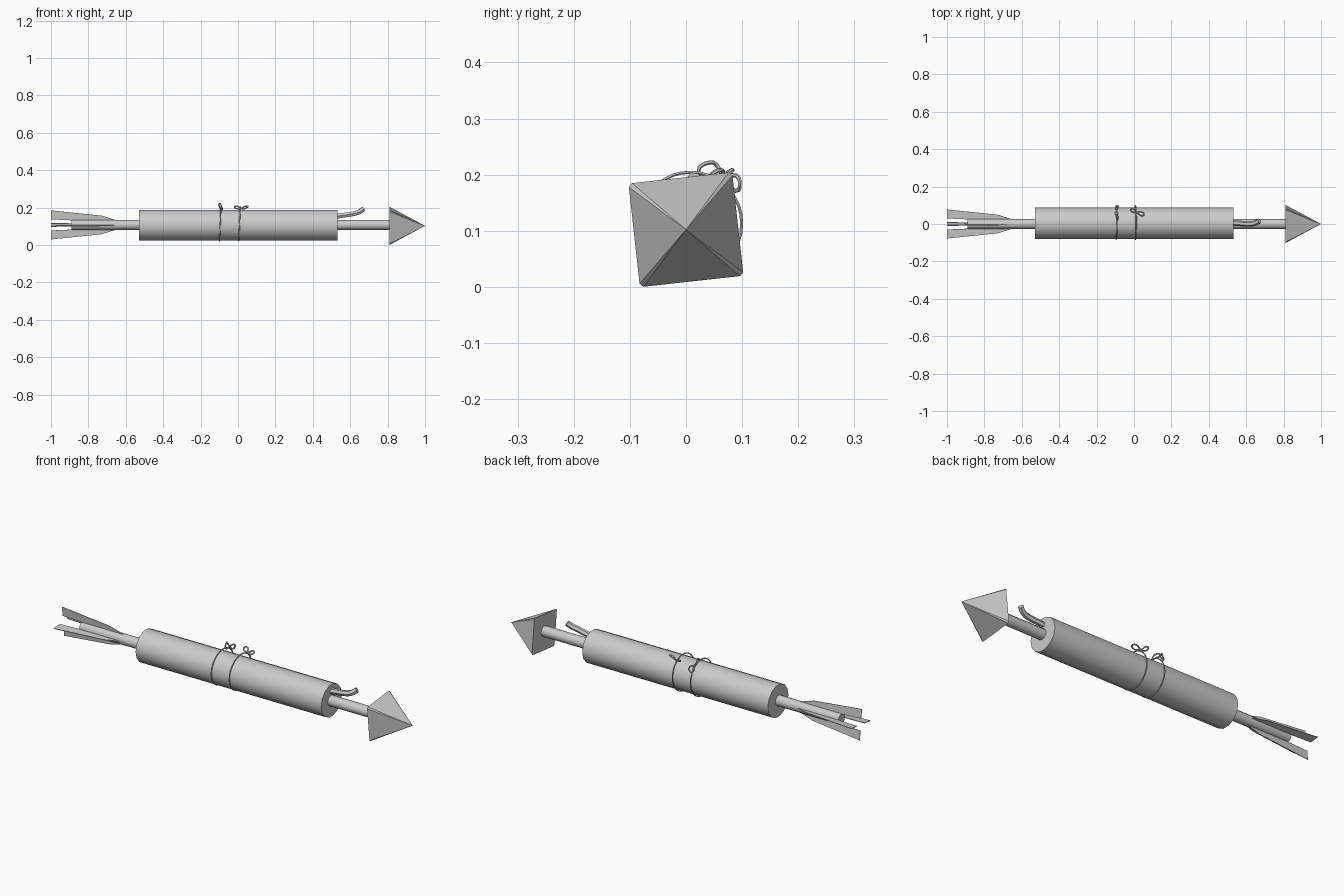
import bpy, bmesh
from math import radians, pi, cos, sin
from mathutils import Matrix, Vector

if "Cube" in bpy.data.objects:
    bpy.data.objects.remove(bpy.data.objects["Cube"])

ZC = 0.107            # height of the arrow axis
TILT = radians(6.3)   # roll of head and fins about the axis


def finish(name, bm, angle=None):
    bmesh.ops.recalc_face_normals(bm, faces=bm.faces)
    me = bpy.data.meshes.new(name)
    bm.to_mesh(me)
    bm.free()
    ob = bpy.data.objects.new(name, me)
    bpy.context.collection.objects.link(ob)
    if angle:
        bpy.ops.object.select_all(action='DESELECT')
        ob.select_set(True)
        bpy.context.view_layer.objects.active = ob
        bpy.ops.object.shade_smooth_by_angle(angle=radians(angle))
    return ob


def rod(name, x0, x1, r, sides, y=0.0, z=ZC):
    bm = bmesh.new()
    m = Matrix.Translation(((x0 + x1) / 2, y, z)) @ Matrix.Rotation(pi / 2, 4, 'Y')
    bmesh.ops.create_cone(bm, cap_ends=True, segments=sides, radius1=r, radius2=r,
                          depth=x1 - x0, matrix=m)
    return finish(name, bm, 40)


def cord(name, pts, r, cyclic=False, res=3):
    cu = bpy.data.curves.new(name, 'CURVE')
    cu.dimensions = '3D'
    cu.bevel_depth = r
    cu.bevel_resolution = 1
    cu.resolution_u = res
    cu.use_fill_caps = True
    sp = cu.splines.new('BEZIER')
    sp.bezier_points.add(len(pts) - 1)
    for bp, p in zip(sp.bezier_points, pts):
        bp.co = p
        bp.handle_left_type = bp.handle_right_type = 'AUTO'
    sp.use_cyclic_u = cyclic
    ob = bpy.data.objects.new(name, cu)
    bpy.context.collection.objects.link(ob)
    bpy.ops.object.select_all(action='DESELECT')
    ob.select_set(True)
    bpy.context.view_layer.objects.active = ob
    bpy.ops.object.convert(target='MESH')
    bpy.ops.object.shade_smooth_by_angle(angle=radians(50))


# Arrow shaft and explosive tube
rod("arrow_shaft", -0.89, 0.83, 0.027, 12)
rod("tube", -0.53, 0.532, 0.084, 14, 0.004, 0.106)

# Square pyramid head with slightly softened corners
bm = bmesh.new()
base = []
for k in range(4):
    for d in (-0.035, 0.035):
        a = TILT + pi / 4 + k * pi / 2 + d
        base.append(bm.verts.new((0.81, 0.127 * cos(a), 0.102 + 0.127 * sin(a))))
tip = bm.verts.new((1.0, 0, 0.102))
bm.faces.new(base)
for i in range(8):
    bm.faces.new((base[i], base[(i + 1) % 8], tip))
finish("arrow_head", bm)

# Four tail fins around the shaft
profile = [(-0.64, 0.022), (-0.73, 0.05), (-1.0, 0.078), (-1.0, 0.03), (-0.89, 0.025)]
for k in range(4):
    bm = bmesh.new()
    a = TILT + k * pi / 2
    out = Vector((0, cos(a), sin(a)))
    side = Vector((0, -sin(a), cos(a))) * 0.0015
    loops = []
    for s in (-1, 1):
        loops.append([bm.verts.new(Vector((x, 0, ZC)) + out * r + side * s)
                      for x, r in profile])
        bm.faces.new(loops[-1])
    for i in range(5):
        j = (i + 1) % 5
        bm.faces.new((loops[0][i], loops[0][j], loops[1][j], loops[1][i]))
    finish(f"tail_fin_{k + 1}", bm)

# Fuse leaving the front end of the tube
cord("fuse", [(0.50, 0.006, 0.15), (0.56, 0.004, 0.158), (0.61, 0.0, 0.166),
              (0.645, 0.004, 0.175), (0.67, 0.016, 0.192)], 0.0145)

# Two string loops tied round the tube
for n, x in enumerate((-0.095, 0.008)):
    ring = [(x + 0.004 * sin(t * pi / 6), 0.008 + 0.091 * cos(t * pi / 6),
             0.113 + 0.091 * sin(t * pi / 6)) for t in range(12)]
    cord(f"string_loop_{n + 1}", ring, 0.003, True)

# Bows: figure-eight cords, one along the string and one across it
cord("string_bow_1", [(-0.092, 0.068, 0.195), (-0.088, 0.022, 0.204), (-0.096, 0.045, 0.222),
                      (-0.102, 0.056, 0.215), (-0.094, 0.068, 0.197),
                      (-0.086, 0.090, 0.198), (-0.084, 0.096, 0.184),
                      (-0.098, 0.088, 0.171)], 0.0038, True)
cord("string_bow_2", [(0.012, 0.062, 0.192), (-0.012, 0.066, 0.196), (-0.018, 0.078, 0.206),
                      (-0.002, 0.082, 0.207), (0.014, 0.063, 0.194),
                      (0.034, 0.066, 0.205), (0.054, 0.056, 0.207),
                      (0.045, 0.044, 0.198)], 0.0038, True)
